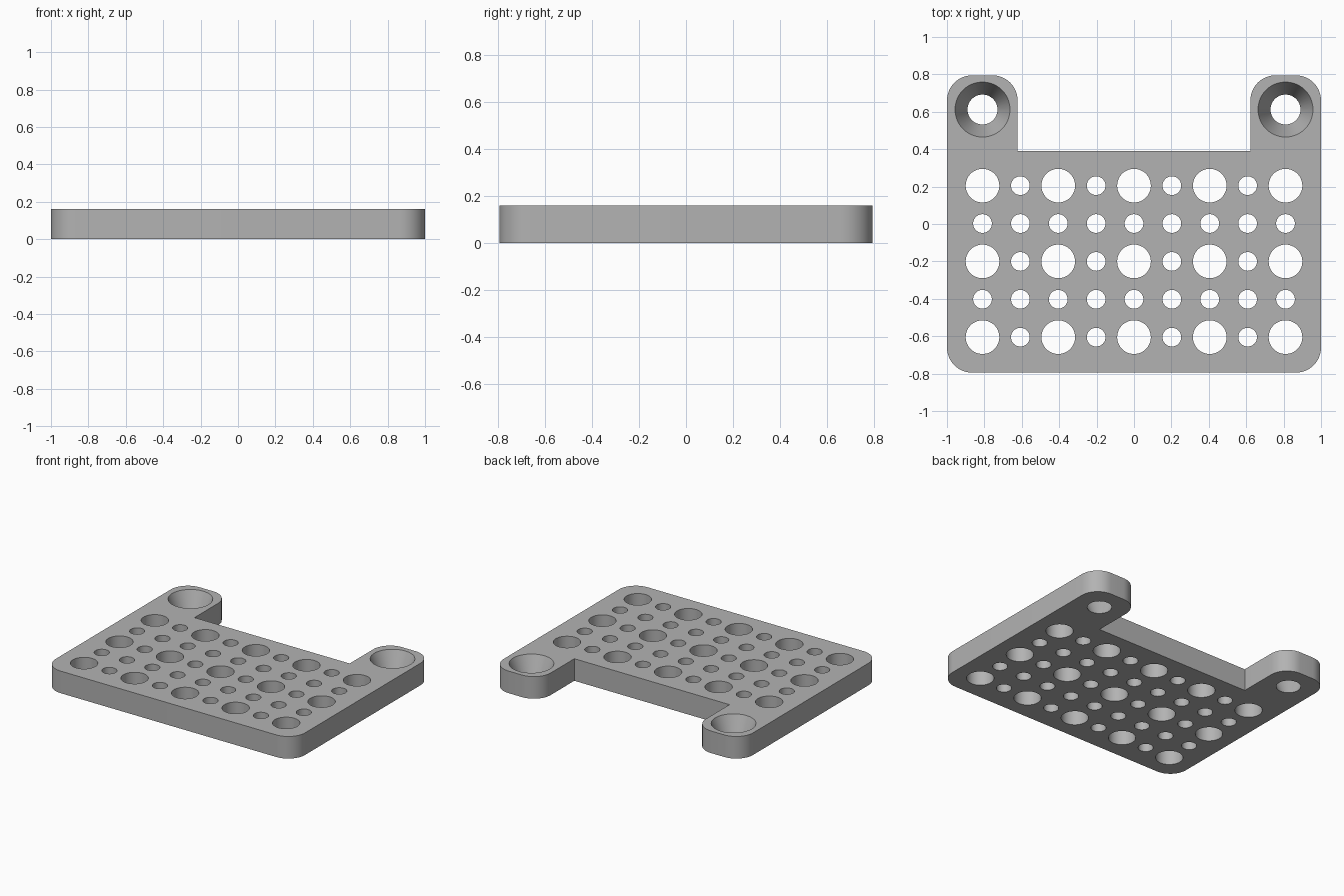
import bpy, bmesh, math
from mathutils import Matrix

cube = bpy.data.objects.get("Cube")
if cube:
    bpy.data.objects.remove(cube)

THICK = 0.16
PITCH = 0.2025
BACK, FRONT, NOTCH = 0.795, -0.795, 0.39
INNER, CORNER = 0.622, 0.135

grey = bpy.data.materials.new("plain_grey")
grey.use_nodes = True
colour = (0.45, 0.45, 0.45, 1)
grey.diffuse_color = colour
grey.node_tree.nodes["Principled BSDF"].inputs["Base Color"].default_value = colour


def make_object(name, bm):
    bmesh.ops.recalc_face_normals(bm, faces=bm.faces[:])
    mesh = bpy.data.meshes.new(name)
    bm.to_mesh(mesh)
    bm.free()
    mesh.materials.append(grey)
    obj = bpy.data.objects.new(name, mesh)
    bpy.context.collection.objects.link(obj)
    return obj


def add_hole(bm, x, y, r_bottom, r_top):
    # Extends past both faces, keeping the taper exact at the surfaces
    extra = (r_top - r_bottom) / 2
    bmesh.ops.create_cone(bm, cap_ends=True, segments=48,
                          radius1=r_bottom - extra, radius2=r_top + extra, depth=THICK * 2,
                          matrix=Matrix.Translation((x, y, THICK / 2)))


# Plate outline with two mounting ears, outer corners rounded
half = [(1, FRONT), (1, BACK), (INNER, BACK), (INNER, NOTCH)]
outline = half + [(-x, y) for x, y in reversed(half)]
bm = bmesh.new()
verts = [bm.verts.new((x, y, 0)) for x, y in outline]
bm.faces.new(verts)
rounded = [v for v in verts if abs(v.co.y - NOTCH) > 0.01]
bmesh.ops.bevel(bm, geom=rounded, offset=CORNER, offset_type='OFFSET',
                segments=12, profile=0.5, affect='VERTICES')
top = bmesh.ops.extrude_face_region(bm, geom=bm.faces[:])["geom"]
bmesh.ops.translate(bm, vec=(0, 0, THICK),
                    verts=[g for g in top if isinstance(g, bmesh.types.BMVert)])
plate = make_object("perforated_plate", bm)

# Grid of large and small holes, plus countersunk screw holes in the ears
bm = bmesh.new()
for row in range(5):
    for col in range(9):
        radius = 0.09 if row % 2 == 0 and col % 2 == 0 else 0.05
        add_hole(bm, (col - 4) * PITCH, -0.605 + row * PITCH, radius, radius)
for side in (-1, 1):
    add_hole(bm, side * 4 * PITCH, 0.612, 0.08, 0.147)
cutter = make_object("hole_cutter", bm)
cutter.hide_render = True

# Cut the holes and shade the curved walls smooth
cut = plate.modifiers.new("holes", 'BOOLEAN')
cut.operation = 'DIFFERENCE'
cut.solver = 'EXACT'
cut.object = cutter
bpy.ops.object.select_all(action='DESELECT')
plate.select_set(True)
bpy.context.view_layer.objects.active = plate
bpy.ops.object.modifier_apply(modifier=cut.name)
bpy.data.objects.remove(cutter)
bpy.ops.object.shade_smooth_by_angle(angle=math.radians(30))
